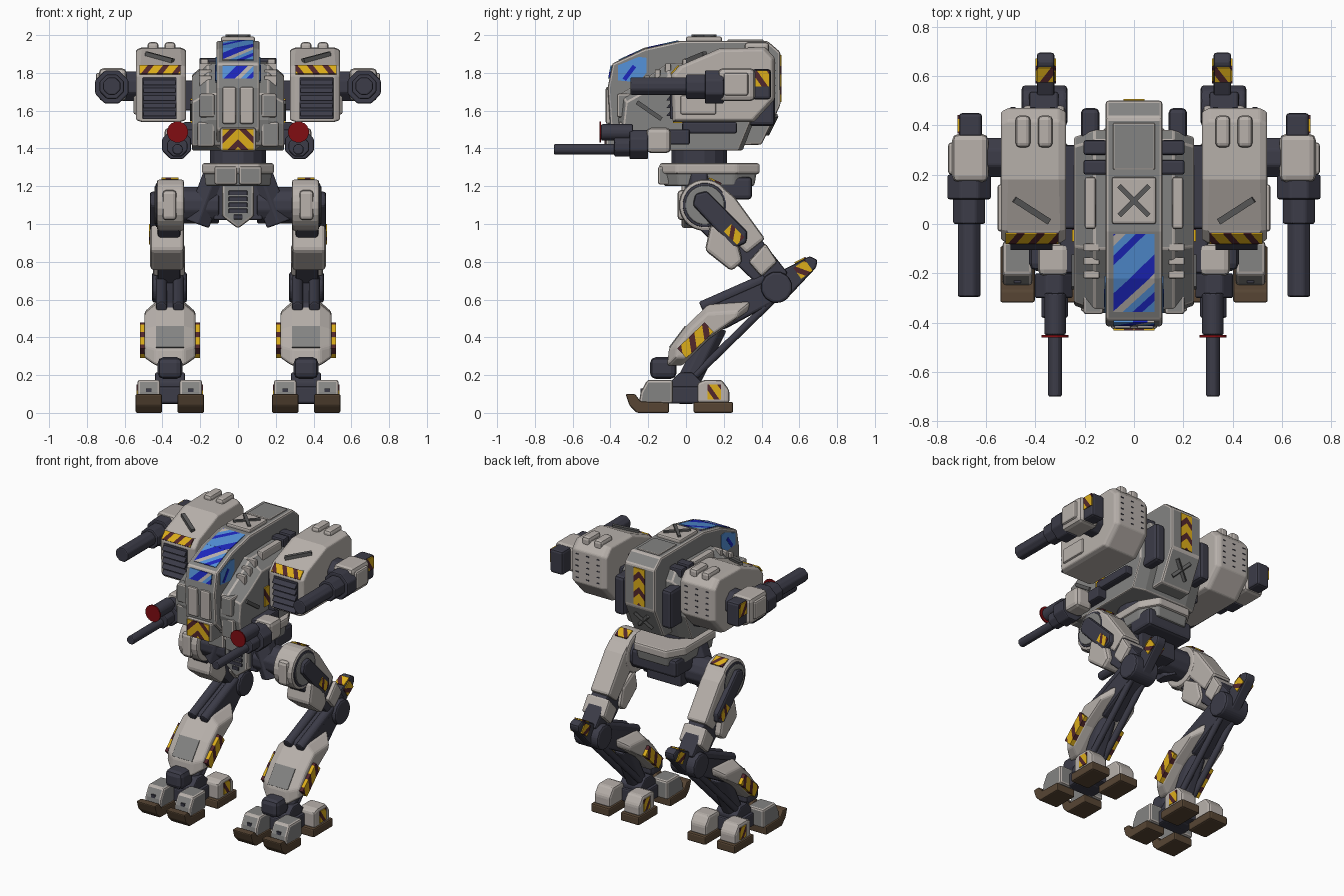
import bpy, bmesh, math
from mathutils import Vector, Matrix

if "Cube" in bpy.data.objects:
    bpy.data.objects.remove(bpy.data.objects["Cube"])

def mat(name, r, g, b):
    m = bpy.data.materials.new(name)
    m.diffuse_color = (r, g, b, 1)
    m.use_nodes = True
    m.node_tree.nodes["Principled BSDF"].inputs["Base Color"].default_value = m.diffuse_color
    return m

WHITE = mat("warm white", .48, .44, .41)
GREY = mat("mid grey", .23, .23, .225)
DARK = mat("dark slate", .045, .045, .065)
METAL = mat("gunmetal", .10, .10, .10)
YEL = mat("hazard yellow", .72, .42, .01)
MAR = mat("hazard maroon", .085, .02, .025)
BLUE = mat("window blue", .09, .29, .70)
DEEP = mat("window deep blue", .012, .02, .52)
RED = mat("lens red", .22, .004, .006)
BROWN = mat("sole brown", .095, .060, .034)
HAZ = [YEL, YEL, YEL, MAR, MAR]
WIN = [DEEP, DEEP, WHITE, BLUE, DEEP, BLUE, BLUE, BLUE]

def finish(name, bm, mats, mirror, bevel=0, edge=None):
    bmesh.ops.recalc_face_normals(bm, faces=bm.faces)
    me = bpy.data.meshes.new(name)
    bm.to_mesh(me); bm.free()
    ob = bpy.data.objects.new(name, me)
    bpy.context.collection.objects.link(ob)
    for m in mats + ([edge] if edge else []):
        me.materials.append(m)
    if bevel:
        b = ob.modifiers.new("bevel", 'BEVEL')
        b.width, b.segments, b.limit_method = bevel, 2, 'ANGLE'
        b.angle_limit = math.radians(25)
        if edge:
            b.material = len(mats)
    if mirror:
        ob.modifiers.new("mirror", 'MIRROR').use_mirror_merge = False
    return ob

def loft(name, m, pts, rings, axis='x', mirror=False, bevel=.012, edge=None, pivot=(0, 0)):
    """Profile swept along an axis; rings are (position, scale a, scale b)."""
    bm = bmesh.new()
    loops = []
    for r in rings:
        t, sa, sb = r if isinstance(r, tuple) else (r, 1, 1)
        row = []
        for a, b in pts:
            a, b = pivot[0] + (a - pivot[0]) * sa, pivot[1] + (b - pivot[1]) * sb
            row.append(bm.verts.new({'x': (t, a, b), 'y': (a, t, b), 'z': (a, b, t)}[axis]))
        loops.append(row)
    n = len(pts)
    for p, q in zip(loops, loops[1:]):
        for i in range(n):
            bm.faces.new((p[i], p[(i + 1) % n], q[(i + 1) % n], q[i]))
    bm.faces.new(loops[0]); bm.faces.new(loops[-1])
    return finish(name, bm, [m], mirror, bevel, edge)

def box(name, m, x, y, z, mirror=False, bevel=.01, edge=None):
    return loft(name, m, [(y[0], z[0]), (y[1], z[0]), (y[1], z[1]), (y[0], z[1])], x, 'x', mirror, bevel, edge)

def cyl(name, m, p, q, r, mirror=True, n=8, r2=None, bevel=.008, edge=None):
    p, q = Vector(p), Vector(q)
    d = q - p
    M = Matrix.Translation((p + q) / 2) @ d.to_track_quat('Z', 'Y').to_matrix().to_4x4() @ Matrix.Rotation(math.pi / n, 4, 'Z')
    bm = bmesh.new()
    bmesh.ops.create_cone(bm, cap_ends=True, segments=n, radius1=r, radius2=r if r2 is None else r2, depth=d.length, matrix=M)
    return finish(name, bm, [m], mirror, bevel, edge)

def plate(name, mats, c, u, v, w, h, period=.04, t=.008, mirror=False, chevron=False, slope=.7, off=0):
    """Thin plate cut into diagonal stripes, or chevrons."""
    u, v = Vector(u).normalized(), Vector(v).normalized()
    bm = bmesh.new()
    bmesh.ops.create_cube(bm, size=1, matrix=Matrix.Diagonal((w, h, t, 1)))
    if mats is HAZ:
        period *= .48
    if len(mats) > 1:
        lim = int((w + h + abs(off)) / period) + 1
        for s in ([1, -1] if chevron else [1]):
            for k in range(-lim, lim + 1):
                bmesh.ops.bisect_plane(bm, geom=bm.verts[:] + bm.edges[:] + bm.faces[:], plane_co=(s * (k * period - slope * off), 0, 0), plane_no=(s, slope, 0))
        for f in bm.faces:
            o = f.calc_center_median()
            f.material_index = math.floor(((abs(o.x) if chevron else o.x) + slope * (o.y + off)) / period) % len(mats)
    M = Matrix((u, v, u.cross(v))).transposed().to_4x4()
    bm.transform(Matrix.Translation(c) @ M)
    return finish(name, bm, mats, mirror)

X, Y, Z = (1, 0, 0), (0, 1, 0), (0, 0, 1)

# torso: wide hull and the raised centre spine with cockpit
loft("hull", GREY, [(-.33, 1.42), (-.36, 1.55), (-.345, 1.69), (-.22, 1.765), (-.1, 1.85), (.34, 1.86), (.38, 1.8), (.38, 1.6), (.3, 1.39), (-.25, 1.39)],
     [(-.243, .92, .85), (-.16, 1, 1), (.16, 1, 1), (.243, .92, .85)], pivot=(.02, 1.39), bevel=.007, edge=WHITE)
loft("spine", GREY, [(-.40, 1.5), (-.415, 1.72), (-.39, 1.85), (-.22, 1.928), (-.03, 1.97), (.43, 1.97), (.5, 1.91), (.5, 1.63), (.4, 1.42), (-.3, 1.4)],
     [-.115, .115], bevel=.012, edge=WHITE)
plate("roof_window_lower", WIN, (0, -.2875, 1.898), X, (0, .135, .062), .165, .149, .04, slope=-1, off=-.092)
plate("roof_window_upper", WIN, (0, -.13, 1.949), X, (0, .18, .04), .165, .184, .04, slope=-1, off=.0745)
plate("front_window", WIN, (0, -.402, 1.805), X, (0, .025, .13), .165, .07, .03, slope=-1, off=-.04)
loft("side_window", BLUE, [(-.36, 1.76), (-.25, 1.75), (-.21, 1.80), (-.21, 1.88), (-.25, 1.885), (-.36, 1.84)], [.113, .119], mirror=True, bevel=0)
plate("side_window_glint", [DEEP], (.117, -.30, 1.80), (0, .6, .8), (0, -.8, .6), .09, .022, mirror=True)
box("nose_panel", WHITE, (.01, .083), (-.425, -.38), (1.53, 1.725), True)
box("chin", GREY, (-.095, .095), (-.425, -.28), (1.385, 1.51), bevel=.012, edge=WHITE)
plate("chin_hazard", HAZ, (0, -.427, 1.448), X, Z, .165, .11, .04, chevron=True, slope=1)
box("cheek_panel", GREY, (.125, .215), (-.355, -.25), (1.41, 1.54), True, edge=WHITE)
box("brow_panel", GREY, (.125, .205), (-.365, -.25), (1.565, 1.69), True, edge=WHITE)
box("roof_hatch", WHITE, (-.09, .09), (0, .19), (1.95, 1.992))
box("rear_roof_panel", GREY, (-.085, .085), (.22, .41), (1.95, 1.978), bevel=.006, edge=WHITE)
for s in (-1, 1):
    cyl("hatch_cross", METAL, (-.06, .095 - s * .06, 1.993), (.06, .095 + s * .06, 1.993), .014, False, 4, bevel=0)
    cyl("back_cross", METAL, (-.05, .452 - s * .025, 1.525 - s * .05), (.05, .452 + s * .025, 1.525 + s * .05), .014, False, 4, bevel=0)
plate("spine_hazard", HAZ, (0, .502, 1.77), X, Z, .085, .25, .045, chevron=True, slope=1)
for y in (.2, .28):
    box("roof_vent", DARK, (.11, .205), (y, y + .06), (1.82, 1.88), True)
box("roof_rail", WHITE, (.155, .2), (-.02, .19), (1.8, 1.875), True)
for y in (-.22, -.165, -.11):
    box("roof_slit", WHITE, (.14, .205), (y, y + .03), (1.72, 1.785 + (y + .22) * .6), True, bevel=.005)
box("back_block", DARK, (.14, .215), (.33, .47), (1.52, 1.78), True, bevel=.02)
box("side_pipe", DARK, (.2, .29), (-.02, .27), (1.48, 1.54), True)
plate("hull_side_hazard", HAZ, (.247, -.03, 1.6), Y, Z, .08, .13, .035, mirror=True)
cyl("hull_side_bar", METAL, (.242, -.26, 1.645), (.242, -.13, 1.555), .016, True, 4, bevel=0)
cyl("waist", DARK, (0, .07, 1.3), (0, .07, 1.42), .15, False, 16)

# shoulder pods
box("pod_mount", DARK, (.18, .32), (-.02, .32), (1.6, 1.76), True)
loft("pod", WHITE, [(-.07, 1.54), (-.08, 1.79), (-.035, 1.84), (.18, 1.93), (.42, 1.935), (.47, 1.88), (.47, 1.66), (.36, 1.54)],
     [(.275, .94, .94), (.305, 1, 1), (.51, 1, 1), (.54, .94, .94)], mirror=True, pivot=(.2, 1.72), bevel=.008)
box("pod_grille", DARK, (.325, .505), (-.084, -.05), (1.555, 1.775), True, bevel=.004)
for i in range(5):
    z = 1.572 + i * .041
    loft("pod_slat", DARK, [(-.08, z + .03), (-.105, z), (-.08, z)], [.33, .5], mirror=True, bevel=0)
plate("pod_hazard", HAZ, (.413, -.059, 1.817), X, (0, .045, .05), .215, .06, .034, mirror=True, slope=.6)
cyl("pod_bar", METAL, (.485, .1, 1.9), (.345, .01, 1.863), .018, True, 4, bevel=0)
for x in (.33, .42):
    box("pod_bump", WHITE, (x, x + .06), (.31, .44), (1.9, 1.963), True, bevel=.018)
for x in (.33, .41, .49):
    for i in range(5):
        box("pod_rivet", DARK, (x - .01, x + .01), (.465, .474), (1.69 + i * .04, 1.696 + i * .04), True, bevel=0)
box("pod_side_panel", WHITE, (.52, .553), (-.03, .16), (1.58, 1.68), True)

# outer arm guns
cyl("arm_joint", DARK, (.5, .27, 1.73), (.62, .27, 1.73), .085)
box("arm_housing", WHITE, (.59, .737), (.17, .365), (1.65, 1.825), True, bevel=.025)
box("arm_cap", WHITE, (.72, .753), (.2, .33), (1.68, 1.8), True, bevel=.012)
box("arm_rear", DARK, (.615, .71), (.35, .45), (1.66, 1.82), True, bevel=.015)
plate("arm_rear_hazard", HAZ, (.711, .405, 1.77), Y, Z, .075, .085, .035, mirror=True)
cyl("arm_collar", DARK, (.668, .1, 1.725), (.668, .2, 1.725), .095)
cyl("arm_sleeve", DARK, (.668, 0, 1.727), (.668, .11, 1.727), .07)
cyl("arm_barrel", DARK, (.668, -.295, 1.73), (.668, .02, 1.73), .05)

# chin guns with red lamps
box("gun_mount", DARK, (.18, .3), (-.2, .02), (1.42, 1.5), True)
box("gun_housing", WHITE, (.265, .39), (-.21, -.08), (1.375, 1.51), True, bevel=.025)
cyl("gun_body", DARK, (.325, -.30, 1.42), (.325, -.2, 1.42), .083)
cyl("gun_sleeve", DARK, (.322, -.38, 1.41), (.322, -.28, 1.41), .058)
cyl("gun_barrel", DARK, (.32, -.70, 1.395), (.32, -.36, 1.395), .03)
cyl("lamp_body", DARK, (.32, -.45, 1.485), (.32, -.28, 1.485), .045, n=12)
cyl("lamp_lens", RED, (.32, -.459, 1.487), (.32, -.45, 1.487), .056, n=16, bevel=0)

# pelvis
HEX = [(-.11, -.14), (.11, -.14), (.19, -.05), (.19, .27), (.12, .39), (-.12, .39), (-.19, .27), (-.19, -.05)]
loft("pelvis_plate", WHITE, HEX, [1.265, 1.322], 'z')
loft("pelvis_ring", GREY, HEX, [(1.2, .9, .9), (1.28, .95, .95)], 'z', pivot=(0, .1))
box("pelvis_panel", GREY, (.005, .125), (-.148, -.05), (1.21, 1.305), True, edge=WHITE)
box("pelvis_core", DARK, (-.13, .13), (.02, .24), (1.02, 1.24))
box("pelvis_rear", DARK, (-.17, .17), (.16, .35), (1.13, 1.25), bevel=.02)
loft("pelvis_shield", GREY, [(-.085, 1.22), (.085, 1.22), (.085, 1.04), (0, .975), (-.085, 1.04)], [-.025, .06], 'y', bevel=.014, edge=WHITE)
for i in range(5):
    w = .05 if i else .025
    box("pelvis_slat", DARK, (-w, w), (-.033, -.01), (1.025 + i * .032, 1.049 + i * .032), bevel=.004)
cyl("hip_axle", DARK, (.1, .1, 1.1), (.34, .1, 1.1), .1, n=12)
cyl("hip_actuator", DARK, (.12, .07, 1.26), (.215, .07, 1.0), .075, n=6)

# thighs
cyl("hip_drum", WHITE, (.285, .1, 1.1), (.43, .1, 1.1), .137, n=24, bevel=.015)
cyl("hip_gasket", DARK, (.42, .1, 1.1), (.436, .1, 1.1), .118, n=24)
cyl("hip_ring", GREY, (.42, .1, 1.1), (.442, .1, 1.1), .105, n=24)
box("hip_front_panel", WHITE, (.325, .4), (-.045, .05), (1.02, 1.18), True, bevel=.02)
plate("hip_hazard", HAZ, (.36, .155, 1.228), X, (0, .9, -.42), .09, .07, .03, mirror=True)
loft("thigh_core", DARK, [(.06, 1.18), (.19, 1.18), (.54, .74), (.42, .64), (.02, 1.02)], [.305, .425], mirror=True)
loft("thigh_shell", WHITE, [(.19, 1.2), (.26, 1.14), (.42, .92), (.32, .84), (.12, 1.05)], [.29, .435], mirror=True, bevel=.018)
loft("thigh_front_armour", WHITE, [(.13, 1.0), (.1, .86), (.24, .75), (.3, .8), (.27, .92)], [.285, .465], mirror=True, bevel=.02)
loft("thigh_rear_armour", WHITE, [(.33, .8), (.42, .9), (.485, .8), (.4, .72)], [.28, .45], mirror=True, bevel=.015)
loft("thigh_pad", DARK, [(.035, 1.10), (.05, 1.16), (.11, 1.175), (.325, .96), (.32, .9), (.25, .87)], [.42, .467], mirror=True, bevel=.015)
plate("thigh_hazard", HAZ, (.466, .255, .945), (0, .7, -.7), (0, .7, .7), .1, .055, .03, mirror=True)

# knees and spurs
cyl("knee", DARK, (.27, .48, .665), (.455, .48, .665), .085, n=12, bevel=.015)
loft("knee_spur", DARK, [(.45, .6), (.53, .6), (.69, .77), (.696, .81), (.655, .83), (.44, .72)], [.322, .394], mirror=True)
plate("spur_hazard", HAZ, (.36, .605, .808), X, (0, .215, .11), .068, .065, .035, mirror=True)
for x in (.396, .32):
    plate("spur_side_hazard", HAZ, (x, .62, .76), (0, .215, .15), (0, -.15, .215), .075, .07, .035, mirror=True)

# shins
loft("shin_beam", DARK, [(.47, .73), (.53, .63), (.46, .58), (.2, .44), (.08, .5), (.11, .58), (.25, .635)], [.29, .43], mirror=True, bevel=.015)
for x in (.315, .405):
    cyl("shin_prong", DARK, (x, .08, .56), (x, .42, .71), .032)
    cyl("calf_piston", DARK, (x, .47, .61), (x, .02, .17), .022)
cyl("calf_core", DARK, (.36, .16, .46), (.36, 0, .14), .065)
loft("shin_armour", WHITE, [(.34, .59), (.12, .575), (0, .46), (-.09, .34), (-.1, .25), (-.02, .25), (.12, .39), (.33, .54)],
     [(.225, .75, .72), (.285, 1, 1), (.435, 1, 1), (.495, .75, .72)], mirror=True, pivot=(.08, .4))
plate("shin_panel", [GREY], (.36, -.045, .402), X, (0, .09, .12), .15, .14, mirror=True)
for x in (.50, .22):
    plate("shin_hazard", HAZ, (x, .05, .385), (0, .72, .69), (0, -.69, .72), .2, .07, .04, .036, True, slope=-.7)

# ankles and feet
cyl("ankle", DARK, (.28, 0, .13), (.44, 0, .13), .09)
box("ankle_guard", DARK, (.295, .425), (-.19, -.05), (.18, .295), True, bevel=.03)
box("foot_core", DARK, (.26, .46), (-.1, .1), (.05, .14), True)
for x in (.25, .472):
    r = [x - .06, x + .06]
    q = [x - .07, x + .07]
    loft("front_toe", GREY, [(-.25, .05), (-.24, .11), (-.205, .175), (-.07, .175), (-.07, .05)], r, mirror=True, bevel=.013, edge=WHITE)
    loft("front_sole", BROWN, [(-.32, .1), (-.3, .04), (-.26, 0), (-.09, 0), (-.09, .055), (-.24, .06), (-.27, .1)], q, mirror=True, bevel=.008)
    loft("heel_block", WHITE, [(.06, .05), (.06, .16), (.1, .175), (.19, .175), (.23, .12), (.23, .05)], r, mirror=True, bevel=.015)
    box("heel_sole", BROWN, q, (.04, .25), (0, .058), True)
    plate("heel_hazard", HAZ, (x + (.061 if x > .3 else -.061), .15, .11), Y, Z, .07, .08, .03, mirror=True)
    box("toe_bolt", DARK, (x - .015, x + .015), (-.24, -.2), (.105, .13), True, bevel=0)
